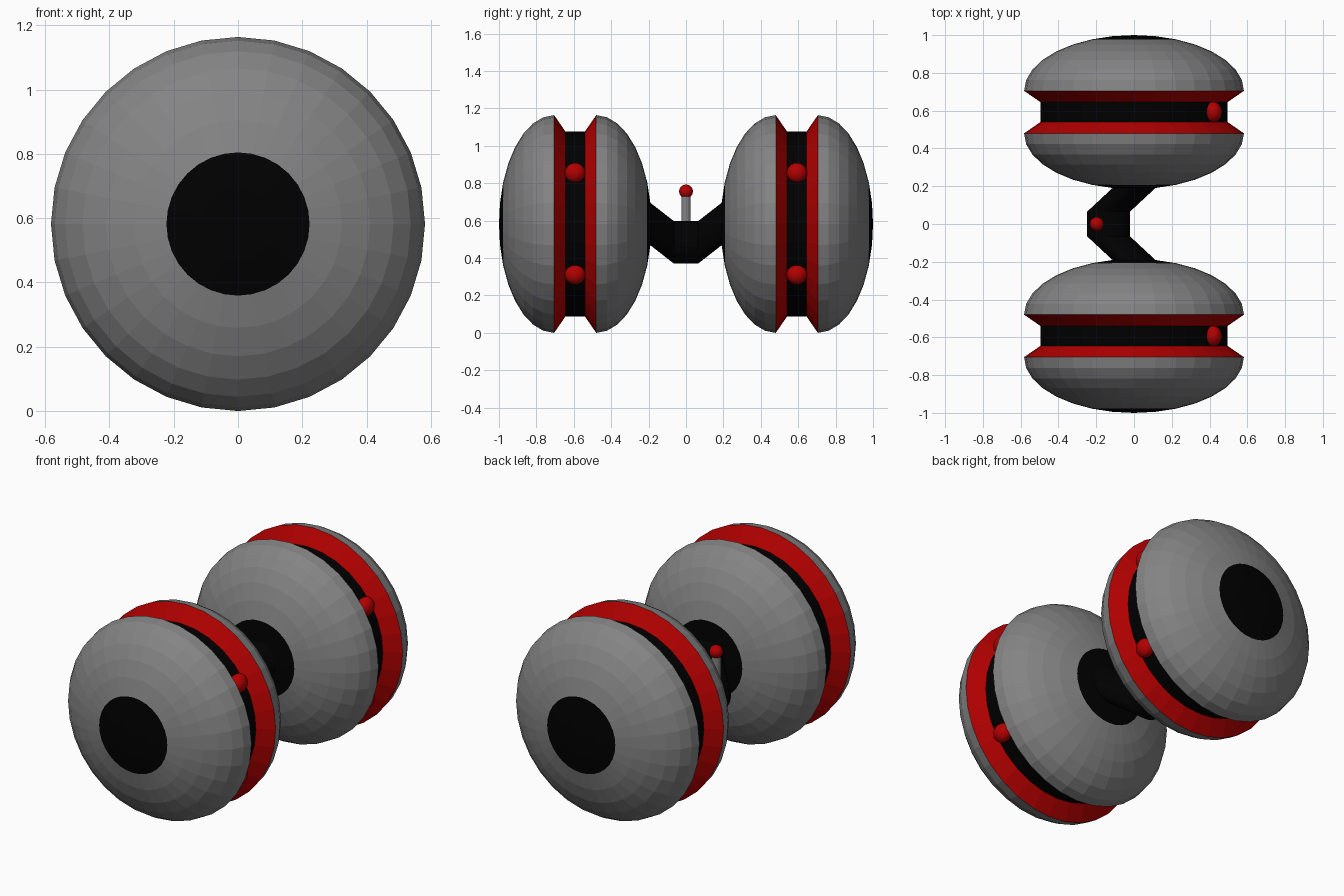
import bpy, bmesh
from math import sin, cos, pi

if "Cube" in bpy.data.objects:
    bpy.data.objects.remove(bpy.data.objects["Cube"])

SEG = 32          # sides of every turned part
AXLE = 0.582      # height of the wheel axis
R, DEPTH = 0.582, 0.295   # dome radius and depth
RIM_IN, RIM_OUT = 0.48, 0.705


def material(name, color):
    m = bpy.data.materials.new(name)
    m.diffuse_color = color
    m.use_nodes = True
    m.node_tree.nodes["Principled BSDF"].inputs["Base Color"].default_value = m.diffuse_color
    return m


BLACK = material("black", (0, 0, 0, 1))
RED = material("red", (0.45, 0, 0, 1))
GREY = material("grey", (0.23, 0.23, 0.23, 1))


def finish(bm, name, mat):
    me = bpy.data.meshes.new(name)
    bm.to_mesh(me)
    bm.free()
    me.materials.append(mat)
    ob = bpy.data.objects.new(name, me)
    bpy.context.collection.objects.link(ob)
    return ob


def turned(name, rings, mat):
    """Skin circular rings (x, y, z, radius), listed in order of rising y."""
    bm = bmesh.new()
    loops = [[bm.verts.new((x + r * cos(2 * pi * j / SEG), y, z + r * sin(2 * pi * j / SEG)))
              for j in range(SEG)] for x, y, z, r in rings]
    for a, b in zip(loops, loops[1:]):
        for j in range(SEG):
            k = (j + 1) % SEG
            bm.faces.new((a[j], b[j], b[k], a[k]))
    bmesh.ops.remove_doubles(bm, verts=bm.verts, dist=1e-5)
    return finish(bm, name, mat)


def wheel_part(name, profile, side, mat):
    """Profile points (y, r) with rising y, mirrored for the front wheel."""
    rings = [(0, side * y, AXLE, r) for y, r in profile]
    return turned(name, rings if side > 0 else rings[::-1], mat)


def ball(name, loc, scale, mat):
    bm = bmesh.new()
    bmesh.ops.create_uvsphere(bm, u_segments=24, v_segments=12, radius=1)
    bmesh.ops.scale(bm, vec=scale, verts=bm.verts)
    bmesh.ops.translate(bm, vec=loc, verts=bm.verts)
    ob = finish(bm, name, mat)
    ob.data.shade_smooth()
    return ob


def dome(base, direction, first, last):
    """Points of a half ellipse, step 0 = pole, step 8 = rim."""
    pts = [(base + direction * DEPTH * cos(k * pi / 16), R * sin(k * pi / 16))
           for k in range(first, last + 1)]
    return pts if direction < 0 else pts[::-1]


# Wheels: grey domes, black hubs, red bevelled rims, black groove, red bulbs
for label, side in (("back", 1), ("front", -1)):
    wheel_part(label + "_outer_shell", dome(RIM_OUT, 1, 2, 8), side, GREY)
    wheel_part(label + "_inner_shell", dome(RIM_IN, -1, 2, 8), side, GREY)
    wheel_part(label + "_outer_hub", dome(RIM_OUT, 1, 0, 2), side, BLACK)
    wheel_part(label + "_inner_hub", dome(RIM_IN, -1, 1, 2), side, BLACK)
    wheel_part(label + "_inner_rim", [(RIM_IN, R), (0.54, 0.495)], side, RED)
    wheel_part(label + "_outer_rim", [(0.645, 0.495), (RIM_OUT, R)], side, RED)
    wheel_part(label + "_groove", [(0.54, 0.495), (0.645, 0.495)], side, BLACK)
    for place, z in (("upper", 0.855), ("lower", 0.312)):
        ball(f"{label}_{place}_bulb", (0.42, side * 0.593, z), (0.046, 0.055, 0.054), RED)

# Cranked bar joining the wheels
r = R * sin(pi / 16)
end = RIM_IN - DEPTH * cos(pi / 16)
turned("connecting_bar", [(0, -end, AXLE, r), (-0.135, -0.065, 0.484, r),
                          (-0.135, 0.065, 0.484, r), (0, end, AXLE, r)], BLACK)

# Control stick with a red knob
bm = bmesh.new()
bmesh.ops.create_cone(bm, cap_ends=True, segments=SEG, radius1=0.025, radius2=0.025, depth=0.19)
bmesh.ops.translate(bm, vec=(-0.197, 0, 0.65), verts=bm.verts)
finish(bm, "stick", GREY)
ball("stick_knob", (-0.197, 0, 0.756), (0.037, 0.037, 0.037), RED)
